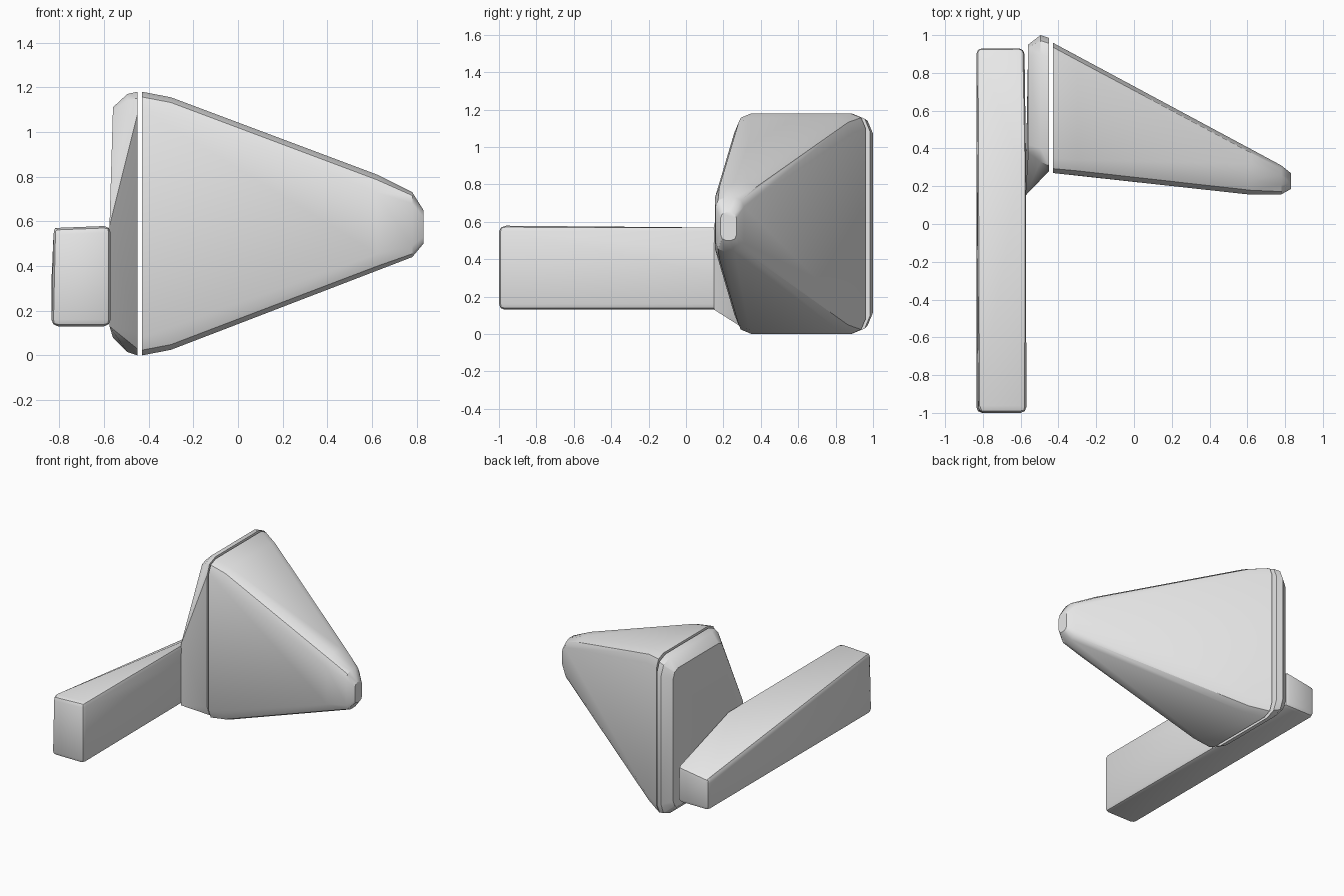
import bpy, bmesh, math

cube = bpy.data.objects.get("Cube")
if cube:
    bpy.data.objects.remove(cube, do_unlink=True)

grey = bpy.data.materials.new("plain_grey")
grey.use_nodes = True
grey.diffuse_color = (0.8, 0.8, 0.8, 1)
grey.node_tree.nodes["Principled BSDF"].inputs["Base Color"].default_value = (0.8, 0.8, 0.8, 1)


def ring(x, y0, y1, z0, z1, r, steps=3):
    """Rounded rectangle in the plane at x."""
    pts = []
    corners = [(y1 - r, z1 - r), (y0 + r, z1 - r), (y0 + r, z0 + r), (y1 - r, z0 + r)]
    for i, (cy, cz) in enumerate(corners):
        for k in range(steps):
            a = math.pi / 2 * (i + k / (steps - 1))
            pts.append((x, cy + r * math.cos(a), cz + r * math.sin(a)))
    return pts


def hull(name, pts, bevel=0):
    """Closed convex solid around the given points."""
    bm = bmesh.new()
    for p in pts:
        bm.verts.new(p)
    bmesh.ops.convex_hull(bm, input=bm.verts[:])
    bmesh.ops.delete(bm, geom=[v for v in bm.verts if not v.link_faces], context='VERTS')
    bmesh.ops.dissolve_limit(bm, angle_limit=math.radians(2),
                             verts=bm.verts[:], edges=bm.edges[:])
    bmesh.ops.recalc_face_normals(bm, faces=bm.faces[:])
    mesh = bpy.data.meshes.new(name)
    bm.to_mesh(mesh)
    bm.free()
    mesh.materials.append(grey)
    obj = bpy.data.objects.new(name, mesh)
    bpy.context.collection.objects.link(obj)
    bpy.ops.object.select_all(action='DESELECT')
    obj.select_set(True)
    bpy.context.view_layer.objects.active = obj
    if bevel:
        mod = obj.modifiers.new("rounded_edges", 'BEVEL')
        mod.width = bevel
        mod.segments = 2
        mod.limit_method = 'ANGLE'
        mod.angle_limit = math.radians(35)
        bpy.ops.object.modifier_apply(modifier=mod.name)
    bpy.ops.object.shade_smooth_by_angle(angle=math.radians(32))
    return obj


# Long arm, its top falling away towards the back
hull("arm", [
    (-0.835, -1, 0.13), (-0.57, -1, 0.13), (-0.57, -1, 0.58), (-0.825, -1, 0.57),
    (-0.57, 0.33, 0.58), (-0.57, 0.33, 0.13),
    (-0.835, 0.93, 0.13), (-0.58, 0.93, 0.13), (-0.58, 0.93, 0.40), (-0.835, 0.93, 0.36),
], bevel=0.03)

# Mounting plate, blending forward into the arm
hull("mounting_plate",
     ring(-0.45, 0.28, 0.985, 0, 1.18, 0.1)
     + ring(-0.495, 0.30, 1.0, 0.015, 1.17, 0.1)
     + ring(-0.56, 0.36, 0.95, 0.08, 1.11, 0.06)
     + [(-0.575, 0.15, 0.13), (-0.575, 0.15, 0.58)])

# Tapered head with a blunt rounded tip
hull("tapered_head",
     ring(-0.43, 0.27, 0.96, 0, 1.18, 0.08)
     + ring(-0.30, 0.258, 0.89, 0.025, 1.155, 0.08)
     + ring(0.62, 0.155, 0.40, 0.375, 0.81, 0.08)
     + ring(0.78, 0.157, 0.31, 0.44, 0.73, 0.05)
     + ring(0.83, 0.185, 0.27, 0.50, 0.65, 0.03))
